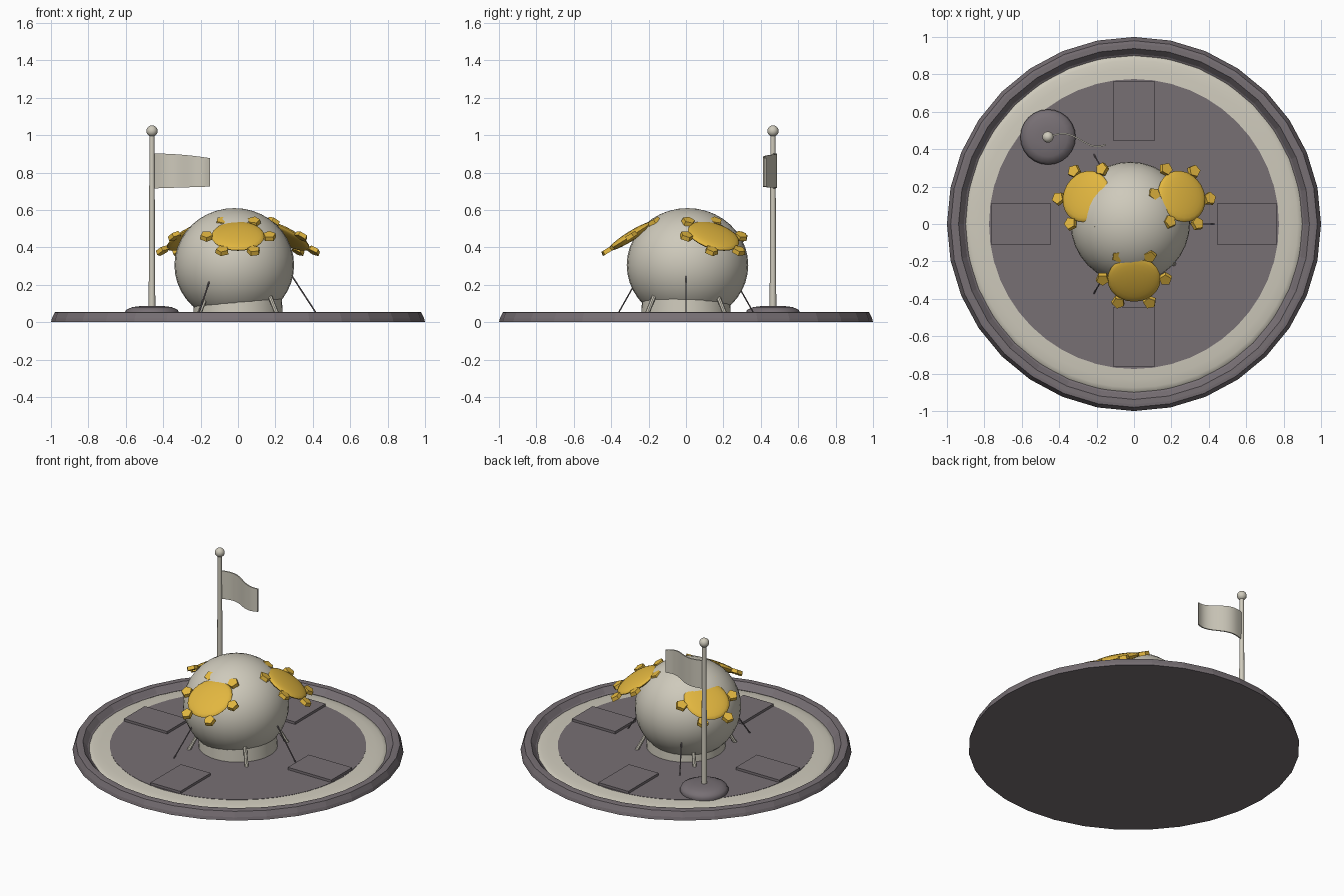
import bpy, bmesh, math
from mathutils import Vector, Matrix

if "Cube" in bpy.data.objects:
    bpy.data.objects.remove(bpy.data.objects["Cube"])


def material(name, rgb):
    m = bpy.data.materials.new(name)
    m.diffuse_color = (*rgb, 1)
    m.use_nodes = True
    m.node_tree.nodes["Principled BSDF"].inputs["Base Color"].default_value = m.diffuse_color
    return m


CREAM = material("cream", (0.62, 0.59, 0.50))
STONE = material("dark stone", (0.185, 0.16, 0.175))
GOLD = material("gold", (0.76, 0.47, 0.05))


def finish(name, bm, mat, smooth=None):
    bmesh.ops.recalc_face_normals(bm, faces=bm.faces)
    me = bpy.data.meshes.new(name)
    bm.to_mesh(me)
    bm.free()
    ob = bpy.data.objects.new(name, me)
    bpy.context.collection.objects.link(ob)
    me.materials.append(mat)
    if smooth:
        bpy.ops.object.select_all(action='DESELECT')
        ob.select_set(True)
        bpy.context.view_layer.objects.active = ob
        bpy.ops.object.shade_smooth_by_angle(angle=math.radians(smooth))
    return ob


def lathe(name, profile, mat, sides=32, at=(0, 0, 0), smooth=None):
    """Spin an (r, z) profile around the vertical axis."""
    bm = bmesh.new()
    vs = [bm.verts.new((r, 0, z)) for r, z in profile]
    es = [bm.edges.new(p) for p in zip(vs, vs[1:])]
    bmesh.ops.spin(bm, geom=vs + es, cent=(0, 0, 0), axis=(0, 0, 1),
                   angle=math.tau, steps=sides, use_duplicate=False)
    bmesh.ops.remove_doubles(bm, verts=bm.verts, dist=1e-5)
    bmesh.ops.translate(bm, verts=bm.verts, vec=at)
    return finish(name, bm, mat, smooth)


def rod(name, a, b, r1, r2, mat, sides=8):
    a, b = Vector(a), Vector(b)
    d = b - a
    bm = bmesh.new()
    mx = Matrix.Translation((a + b) / 2) @ d.to_track_quat('Z', 'Y').to_matrix().to_4x4()
    bmesh.ops.create_cone(bm, cap_ends=True, segments=sides, radius1=r1,
                          radius2=r2, depth=d.length, matrix=mx)
    return finish(name, bm, mat, 40)


def ellipsoid(name, at, size, mat, u=32, v=20, turn=Matrix()):
    bm = bmesh.new()
    mx = Matrix.Translation(at) @ turn @ Matrix.Diagonal((*size, 1))
    bmesh.ops.create_uvsphere(bm, u_segments=u, v_segments=v, radius=1, matrix=mx)
    return finish(name, bm, mat, 60)


def polar(r, angle, z):
    return (r * math.cos(angle), r * math.sin(angle), z)


# round base: raised rim, low cream dome, flat floor
lathe("base_rim", [(0, 0), (1, 0), (0.995, 0.02), (0.98, 0.053), (0.965, 0.055),
                   (0.938, 0.055), (0.91, 0.022), (0.89, 0.01), (0, 0.01)], STONE)
lathe("cream_ring", [(0.908, 0.005), (0.90, 0.016), (0.875, 0.024), (0.83, 0.030),
                     (0.76, 0.034)], CREAM, 48, smooth=60)
lathe("floor_disc", [(0.775, 0.012), (0.775, 0.035), (0, 0.035)], STONE, 48)

# four raised floor tiles
for i in range(4):
    bm = bmesh.new()
    mx = (Matrix.Rotation(i * math.pi / 2, 4, 'Z') @ Matrix.Translation((0.605, 0, 0.028))
          @ Matrix.Diagonal((0.32, 0.22, 0.046, 1)))
    bmesh.ops.create_cube(bm, size=1, matrix=mx)
    finish("floor_tile", bm, STONE)

# central body on a short drum
lathe("body_drum", [(0.24, 0.02), (0.235, 0.125), (0.2, 0.14), (0, 0.14)],
      CREAM, 32, smooth=40)
ellipsoid("body", (-0.02, 0.008, 0.305), (0.32, 0.325, 0.305), CREAM)

# short pegs and thin struts around the body
for i in range(4):
    a = math.pi / 4 + i * math.pi / 2
    rod("peg", polar(0.305, a, 0.025), polar(0.235, a, 0.15), 0.012, 0.012, CREAM)
for i in range(3):
    a = i * math.tau / 3
    rod("strut", polar(0.43, a, 0.03), polar(0.28, a, 0.26), 0.004, 0.004, STONE, 6)

# three tilted gold shields, each with six pentagonal nubs
for i in range(3):
    turn = (Matrix.Rotation(i * math.tau / 3, 4, 'Z')
            @ Matrix.Rotation(math.radians(32), 4, 'X'))
    centre = Vector(polar(0.295, -math.pi / 2 + i * math.tau / 3, 0.46))
    ellipsoid("shield", centre, (0.142, 0.142, 0.026), GOLD, 24, 12, turn)
    bm = bmesh.new()
    for k in range(6):
        mx = (Matrix.Translation(centre) @ turn
              @ Matrix.Rotation(k * math.tau / 6, 4, 'Z') @ Matrix.Translation((0.168, 0, 0)))
        bmesh.ops.create_cone(bm, cap_ends=True, segments=5, radius1=0.038,
                              radius2=0.034, depth=0.024, matrix=mx)
    finish("shield_nubs", bm, GOLD)

# flag pole with foot and ball
PX, PY = -0.46, 0.465
lathe("pole_foot", [(0, 0.02), (0.14, 0.02), (0.148, 0.045), (0.138, 0.066),
                    (0.105, 0.081), (0.055, 0.087), (0, 0.088)],
      STONE, 24, (PX, PY, 0), 60)
rod("pole", (PX, PY, 0.06), (PX, PY, 1.02), 0.018, 0.013, CREAM, 12)
ellipsoid("pole_ball", (PX, PY, 1.022), (0.03, 0.03, 0.03), CREAM, 16, 10)

# waving flag
bm = bmesh.new()
N = 16
cols = []
for i in range(N + 1):
    t = i / N
    x = PX + 0.31 * t
    y = 0.466 - 0.025 * t + 0.033 * math.sin(t * math.tau * 0.92) * (0.6 + 0.4 * t)
    top = 0.902 - 0.025 * t * t
    bot = 0.715 + 0.01 * t
    cols.append([bm.verts.new((x, y + s, z)) for s, z in
                 ((-0.004, bot), (-0.004, top), (0.004, top), (0.004, bot))])
for a, b in zip(cols, cols[1:]):
    for k in range(4):
        bm.faces.new((a[k], a[(k + 1) % 4], b[(k + 1) % 4], b[k]))
bm.faces.new(cols[0])
bm.faces.new(cols[-1])
finish("flag", bm, CREAM, 40)
